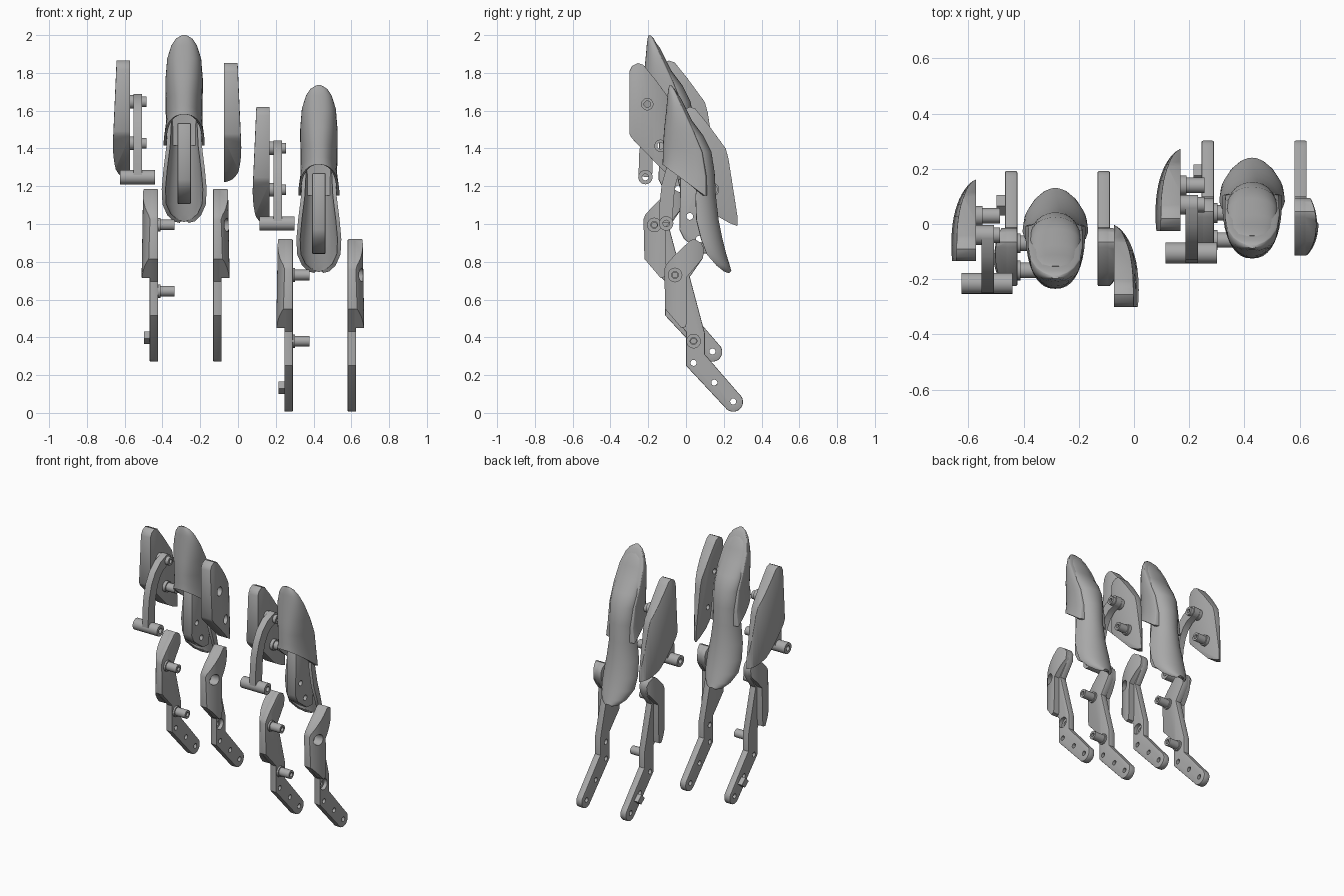
import bpy, bmesh, math
from mathutils import Matrix, Vector

old = bpy.data.objects.get("Cube")
if old:
    bpy.data.objects.remove(old, do_unlink=True)

grey = bpy.data.materials.new("plain_grey")
grey.use_nodes = True
colour = (0.4, 0.4, 0.4, 1)
grey.diffuse_color = colour
grey.node_tree.nodes["Principled BSDF"].inputs["Base Color"].default_value = colour


def make(name, bm):
    bmesh.ops.recalc_face_normals(bm, faces=bm.faces[:])
    me = bpy.data.meshes.new(name)
    bm.to_mesh(me)
    bm.free()
    ob = bpy.data.objects.new(name, me)
    bpy.context.collection.objects.link(ob)
    me.materials.append(grey)
    return ob


def loft(name, rings, caps=True, closed=True):
    bm = bmesh.new()
    rows = [[bm.verts.new(p) for p in ring] for ring in rings]
    n = len(rows[0])
    for a, b in zip(rows, rows[1:]):
        for i in range(n if closed else n - 1):
            j = (i + 1) % n
            bm.faces.new((a[i], a[j], b[j], b[i]))
    if caps:
        bm.faces.new(rows[0])
        bm.faces.new(rows[-1])
    return make(name, bm)


def prism(name, outline, x0, x1):
    return loft(name, [[(x, y, z) for y, z in outline] for x in (x0, x1)])


def circle(y, z, r, start=0, turn=360, n=24):
    steps = n if turn == 360 else n + 1
    angles = [math.radians(start + turn * i / n) for i in range(steps)]
    return [(y + r * math.cos(a), z + r * math.sin(a)) for a in angles]


def rod(name, x0, x1, y, z, r):
    return prism(name, circle(y, z, r), x0, x1)


def apply_modifiers(ob):
    dg = bpy.context.evaluated_depsgraph_get()
    old_mesh = ob.data
    ob.data = bpy.data.meshes.new_from_object(ob.evaluated_get(dg))
    ob.modifiers.clear()
    bpy.data.meshes.remove(old_mesh)


def boolean(ob, cutter, mode='DIFFERENCE'):
    m = ob.modifiers.new("cut", 'BOOLEAN')
    m.operation, m.object, m.solver = mode, cutter, 'EXACT'
    apply_modifiers(ob)
    bpy.data.objects.remove(cutter, do_unlink=True)


def drill(ob, x0, x1, y, z, r):
    boolean(ob, rod("drill", x0, x1, y, z, r))


def bevel(ob, width):
    m = ob.modifiers.new("bevel", 'BEVEL')
    m.width, m.segments, m.angle_limit = width, 2, math.radians(50)
    apply_modifiers(ob)


def finish(ob, offset, angle=35):
    ob.data.transform(Matrix.Translation(Vector(offset)))
    bpy.ops.object.select_all(action='DESELECT')
    ob.select_set(True)
    bpy.context.view_layer.objects.active = ob
    bpy.ops.object.shade_smooth_by_angle(angle=math.radians(angle))


def oval_column(x, y, rx, ry, z0, z1, lean=0):
    # upright elliptical column that trims a shell to a rounded outside
    def ring(z, dx):
        return [(x + (rx - dx) * c, y + ry * s, z) for c, s in circle(0, 0, 1, n=64)]
    return loft("column", [ring(z0, 0), ring(z1, lean)])


# Lower links: flat bent strip, rounded outer shell, holes and pins
TAIL = [(.25, .06), (.15, .16), (.04, .265)]
PIVOTS = [(-.058, .73), (.04, .38)]
UPPER = [(.045, .92), (.025, .915), (-.065, .83), (-.105, .785), (-.115, .76), (-.11, .55)]
STRIP = ([(.09, .82), (.095, .87), (.08, .90)] + UPPER + [(0, .43), (0, .25)]
         + circle(.25, .058, .052, -130, 180, 12) + [(.10, .31), (.10, .42), (.02, .72)])
SHELL = ([(.09, .82), (.095, .87), (.08, .90)] + UPPER
         + [(-.025, .45), (0, .455), (.005, .5), (.005, .72)])


def link(side, inner, label, offset):
    mid, out = inner + side * .045, inner + side * .09
    strip = prism(label + "_link_strip", STRIP, inner, mid)
    shell = prism(label + "_link_shell", SHELL, mid - side * .01, out)
    boolean(shell, oval_column(inner, .0, .09, .135, .3, 1, .012), 'INTERSECT')
    bevel(strip, .005)
    for y, z in TAIL:
        drill(strip, inner - .1, inner + .1, y, z, .016)
    for y, z in PIVOTS:
        if side > 0:
            drill(strip, inner - .1, inner + .1, y, z, .018)
            drill(shell, inner, inner + .2, y, z, .036)
            drill(strip, inner + .02, inner + .2, y, z, .036)
        else:
            pin = rod("link_pin", inner - .01, inner + .088, y, z, .028)
            drill(pin, inner + .03, inner + .2, y, z, .014)
            collar = rod("pin_collar", inner - .01, inner + .012, y, z, .036)
            finish(pin, offset)
            finish(collar, offset)
    if side < 0:
        clip = prism("link_clip", [(.14, .13), (.18, .10), (.215, .13), (.175, .165)],
                     mid + .01, mid - .03)
        finish(clip, offset)
    finish(strip, offset)
    finish(shell, offset)


# Finger tip: closed front cap with a hollow mouth, and a curved back tongue
# section columns: front y, front z, seam y, seam z, half width
CAP = [(-.088, 1.735, -.078, 1.733, .015), (-.094, 1.715, -.066, 1.715, .045),
       (-.098, 1.68, -.05, 1.68, .068), (-.104, 1.61, -.02, 1.61, .09),
       (-.115, 1.51, .03, 1.50, .099), (-.122, 1.42, .08, 1.38, .098),
       (-.122, 1.36, .10, 1.25, .097), (-.125, 1.315, .10, 1.15, .109),
       (-.11, 1.315, .09, 1.15, .095), (-.10, 1.36, .09, 1.25, .085),
       (-.08, 1.42, .08, 1.35, .07)]
# section columns: height, back y, edge y, half width
TONGUE = [(1.68, -.05, -.058, .025), (1.66, -.035, -.05, .05), (1.61, -.01, -.03, .07),
          (1.54, .025, -.005, .08), (1.46, .085, .04, .083), (1.38, .125, .07, .08),
          (1.27, .142, .07, .078), (1.15, .148, .05, .084), (1.02, .163, .055, .1),
          (.92, .183, .08, .109), (.84, .203, .11, .105), (.785, .22, .16, .08),
          (.757, .228, .20, .05), (.75, .231, .222, .02)]


def cap_ring(fy, fz, sy, sz, w):
    ring = []
    for c, s in circle(0, 0, 1, n=40):
        f = max(-s, 0) ** .85
        back = .014 * max(s, 0) * w / .1
        ring.append((w * math.copysign(abs(c) ** .85, c),
                     sy + (fy - sy) * f + back, sz + (fz - sz) * f))
    return ring


def tongue_ring(z, back, edge, w):
    return [(w * c, edge + (back - edge) * s, z) for c, s in circle(0, 0, 1, 0, 180, 24)]


BAR = [(-.03, 1.27), (.09, 1.27), (.13, 1.1), (.16, .90), (.15, .84), (.09, .845),
       (-.01, .92), (-.035, .97)]


def fingertip(offset):
    finish(loft("tip_cap", [cap_ring(*r) for r in CAP]), offset, 50)
    tongue = loft("back_tongue", [tongue_ring(*r) for r in TONGUE], False, False)
    m = tongue.modifiers.new("thickness", 'SOLIDIFY')
    m.thickness, m.offset = .02, 0
    apply_modifiers(tongue)
    finish(tongue, offset, 50)
    bar = prism("tip_bracket", BAR, -.035, .035)
    bevel(bar, .006)
    for y, z in ((.02, 1.04), (.07, .92)):
        drill(bar, -.1, .1, y, z, .018)
    finish(bar, offset)


# Side plates: flat inside, rounded outside, pegs or holes
PLATE = [(-.135, 1.82), (-.12, 1.85), (-.09, 1.865), (-.06, 1.855), (-.04, 1.83),
         (.005, 1.775), (.10, 1.645), (.115, 1.59), (.168, 1.25), (.16, 1.235),
         (.12, 1.25), (.05, 1.29), (-.12, 1.465), (-.135, 1.49)]
PEGS = [(-.04, 1.647), (.03, 1.427)]


def side_plate(offset, name):
    plate = prism(name, PLATE, -.69, -.572)
    boolean(plate, oval_column(-.547, -.1, .13, .268, 1.1, 2, .04), 'INTERSECT')
    bevel(plate, .004)
    return plate


def plate_group(offset):
    finish(side_plate(offset, "side_plate"), offset)
    for y, z in PEGS:
        peg = rod("plate_peg", -.58, -.485, y, z, .028)
        drill(peg, -.51, -.4, y, z, .014)
        finish(peg, offset)
        finish(rod("peg_collar", -.58, -.55, y, z, .036), offset)
    # swept arm rising from the cross tube to the upper peg
    path = [Vector(p) for p in ((-.215, 1.25), (-.213, 1.36), (-.203, 1.45), (-.18, 1.53),
                                (-.145, 1.59), (-.10, 1.63), (-.04, 1.652))]
    left, right = [], []
    for i, p in enumerate(path):
        d = (path[min(i + 1, len(path) - 1)] - path[max(i - 1, 0)]).normalized()
        n = Vector((-d.y, d.x)) * .036
        left.append(tuple(p + n))
        right.append(tuple(p - n))
    tip = circle(-.04, 1.652, .036, 100, -170, 10)
    finish(prism("curved_arm", left + tip + right[::-1], -.553, -.508), offset)
    tube = rod("cross_tube", -.625, -.44, -.215, 1.248, .038)
    drill(tube, -.7, -.4, -.215, 1.248, .017)
    finish(tube, offset)


for tip_at, plate_at in (((-.285, -.11, .265), (0, 0, 0)),
                         ((.428, 0, 0), (.74, .11, -.245))):
    fingertip(tip_at)
    link(1, .153, "right_side", tip_at)
    link(-1, -.138, "left_side", tip_at)
    plate_group(plate_at)

# Spare plate: mirrored, with stepped holes in place of pegs
spare = side_plate((0, 0, 0), "drilled_side_plate")
for y, z in PEGS:
    drill(spare, -.8, -.4, y, z, .017)
    drill(spare, -.8, -.61, y, z, .03)
spare.data.transform(Matrix.Scale(-1, 4, (1, 0, 0)))
spare.data.flip_normals()
finish(spare, (-.645, -.165, -.013))
